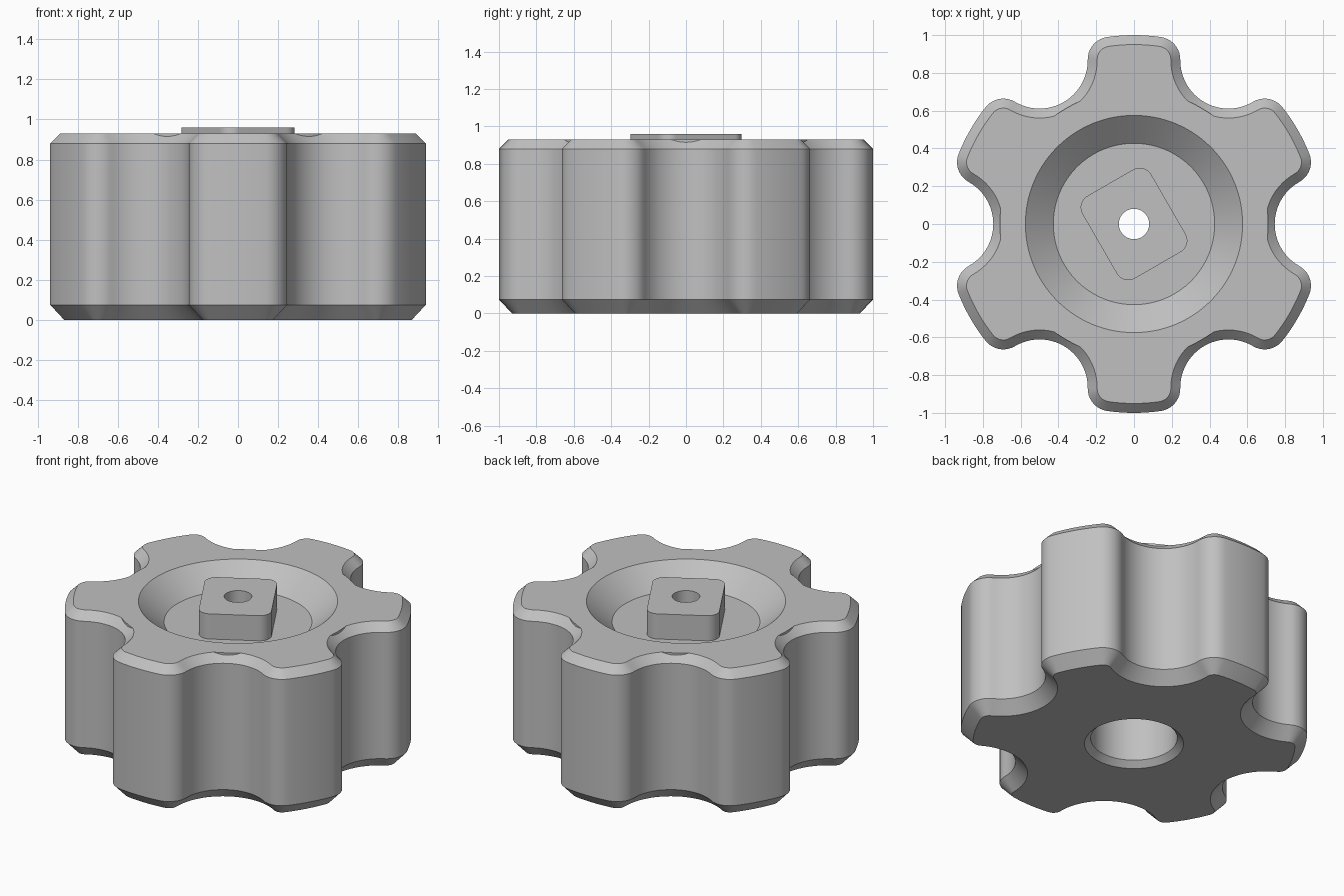
import bpy, bmesh, math
from mathutils import Vector

if "Cube" in bpy.data.objects:
    bpy.data.objects.remove(bpy.data.objects["Cube"])

LOBES = 6
GRIP_R, SCALLOP_R, FILLET_R = 1.0, 0.255, 0.12
VALLEY_R = 0.71           # flat top reaches at least this radius
TOP, FLOOR, POST_TOP, BORE_TOP = 0.93, 0.80, 0.96, 0.60

grey = bpy.data.materials.new("grey plastic")
grey.diffuse_color = (0.53, 0.53, 0.53, 1)
grey.use_nodes = True
grey.node_tree.nodes["Principled BSDF"].inputs["Base Color"].default_value = grey.diffuse_color


def polar(r, a):
    return Vector((r * math.cos(a), r * math.sin(a)))


def grip_outline():
    """Lobed outline as (point, outward normal) pairs, counter-clockwise."""
    fr = GRIP_R - FILLET_R
    fs = SCALLOP_R + FILLET_R
    half = math.radians(30) - math.acos((1 + fr * fr - fs * fs) / (2 * fr))
    out = []
    for k in range(LOBES):
        a = math.pi / 6 + k * math.pi / 3
        mid = a + math.pi / 6
        s, f1 = polar(1.0, mid), polar(fr, a + half)
        f2 = polar(fr, a + math.pi / 3 - half)
        d = s - f1
        turn = (math.atan2(d.y, d.x) - mid) % (2 * math.pi)
        arcs = [(Vector((0, 0)), GRIP_R, a - half, a + half, 8),
                (f1, FILLET_R, a + half, mid + turn, 9),
                (s, -SCALLOP_R, mid + turn, mid - turn, 24),
                (f2, FILLET_R, mid - turn, a + math.pi / 3 - half, 9)]
        for c, r, t0, t1, n in arcs:
            for i in range(n):
                nrm = polar(1, t0 + (t1 - t0) * i / n)
                out.append((c + nrm * r, nrm))
    return out


def post_radius(a, hx=0.21, hy=0.252, r=0.07):
    """Distance to the rounded rectangle's edge in direction a."""
    d = polar(1, a - math.radians(30))
    lo, hi = 0.0, 1.0
    for _ in range(40):
        m = (lo + hi) / 2
        qx, qy = abs(d.x) * m - hx + r, abs(d.y) * m - hy + r
        dist = math.hypot(max(qx, 0), max(qy, 0)) + min(max(qx, qy), 0) - r
        lo, hi = (m, hi) if dist < 0 else (lo, m)
    return lo


outline = grip_outline()
angles = [math.atan2(p.y, p.x) for p, n in outline]


def circle(r, z):
    return [polar(r, a).to_3d() + Vector((0, 0, z)) for a in angles]


def grip(inset, z):
    return [Vector((*(p - n * inset), z)) for p, n in outline]


def post(z):
    return [polar(post_radius(a), a).to_3d() + Vector((0, 0, z)) for a in angles]


def top_chamfer(inset, z0, z1):
    """Chamfer end and top edge; the valleys stop at a short upright wall."""
    end, edge = [], []
    for p, n in outline:
        q = p - n * inset
        t = 1.0
        if q.length < VALLEY_R:
            t = (p.length - VALLEY_R) / (p.length - q.length)
            q = p - n * inset * t
        end.append(Vector((q.x, q.y, z0 + (z1 - z0) * t)))
        edge.append(Vector((q.x, q.y, z1)))
    return [end, edge]


def loft(name, rings):
    bm = bmesh.new()
    rows = [[bm.verts.new(v) for v in ring] for ring in rings]
    n = len(angles)
    for lower, upper in zip(rows, rows[1:]):
        for i in range(n):
            j = (i + 1) % n
            bm.faces.new((lower[i], lower[j], upper[j], upper[i]))
    bmesh.ops.remove_doubles(bm, verts=bm.verts, dist=1e-5)
    mesh = bpy.data.meshes.new(name)
    bm.to_mesh(mesh)
    bm.free()
    mesh.materials.append(grey)
    ob = bpy.data.objects.new(name, mesh)
    bpy.context.collection.objects.link(ob)
    bpy.ops.object.select_all(action='DESELECT')
    ob.select_set(True)
    bpy.context.view_layer.objects.active = ob
    bpy.ops.object.shade_smooth_by_angle(angle=math.radians(30))


# Knob body: counterbore, underside, lobed grip, then the dished top
loft("knob_body", [
    circle(0.08, BORE_TOP), circle(0.25, BORE_TOP),
    circle(0.25, 0.035), circle(0.286, 0.0),
    grip(0.07, 0.0), grip(0.0, 0.075), grip(0.0, 0.88),
    *top_chamfer(0.05, 0.88, TOP),
    circle(0.575, TOP), circle(0.427, FLOOR), post(FLOOR)])

# Drive post: rounded block with the screw hole running down through it
loft("drive_post", [
    post(FLOOR), post(POST_TOP),
    circle(0.08, POST_TOP), circle(0.08, BORE_TOP)])
